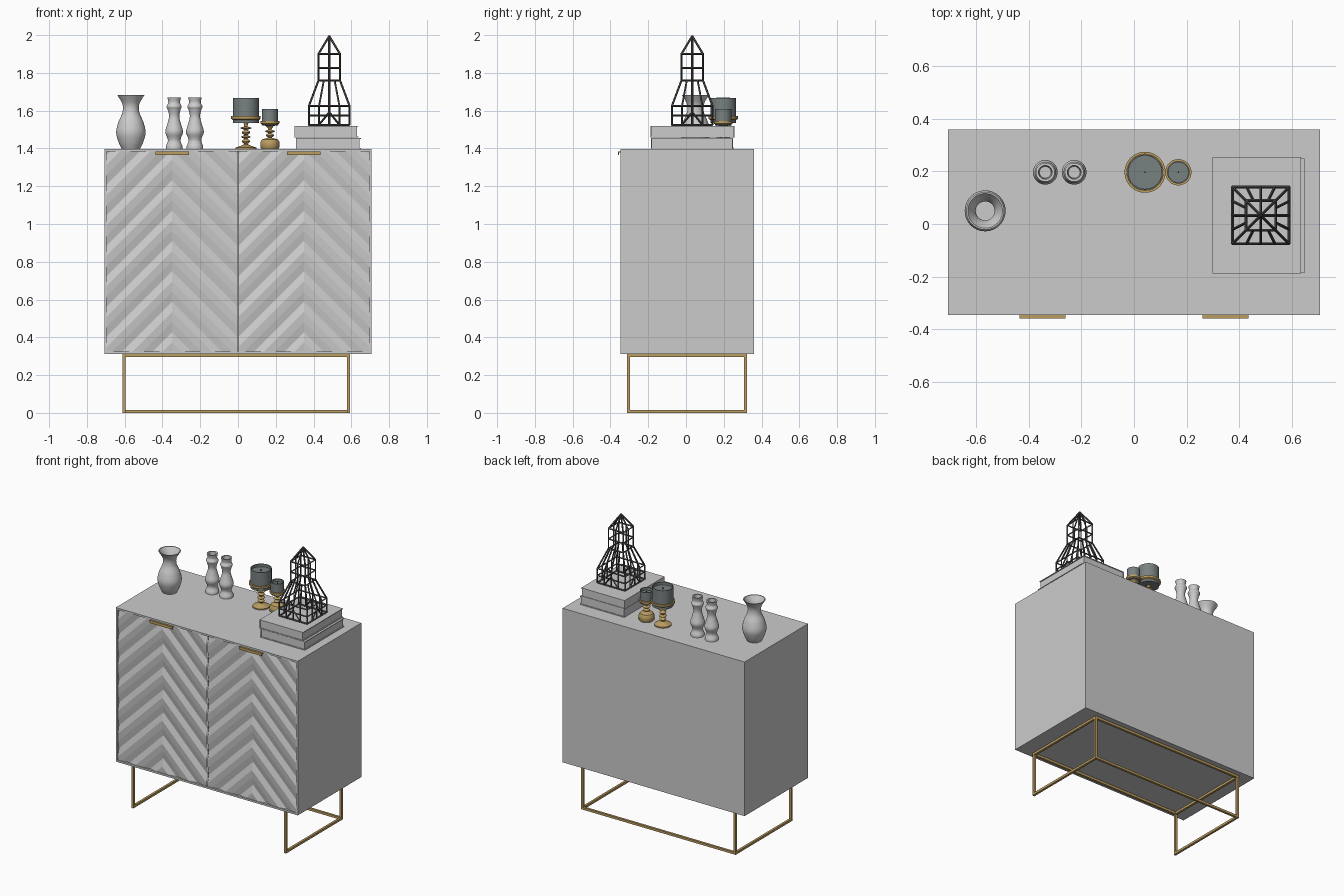
import bpy, bmesh, math
from mathutils import Vector

if "Cube" in bpy.data.objects:
    bpy.data.objects.remove(bpy.data.objects["Cube"])


def material(name, col):
    m = bpy.data.materials.new(name)
    m.diffuse_color = (*col, 1)
    m.use_nodes = True
    m.node_tree.nodes["Principled BSDF"].inputs["Base Color"].default_value = m.diffuse_color
    return m


GOLD = material("brass", (0.50, 0.34, 0.12))
SLATE = material("smoked_glass", (0.19, 0.22, 0.22))
DARK = material("dark_metal", (0.07, 0.07, 0.07))


def finish(name, bm, mat=None, smooth=None):
    me = bpy.data.meshes.new(name)
    bm.to_mesh(me)
    bm.free()
    ob = bpy.data.objects.new(name, me)
    bpy.context.collection.objects.link(ob)
    if mat:
        me.materials.append(mat)
    if smooth:
        bpy.ops.object.select_all(action='DESELECT')
        ob.select_set(True)
        bpy.context.view_layer.objects.active = ob
        bpy.ops.object.shade_smooth_by_angle(angle=math.radians(smooth))
    return ob


def add_box(bm, x0, x1, y0, y1, z0, z1):
    vs = bmesh.ops.create_cube(bm, size=1)["verts"]
    for v in vs:
        v.co = ((x0 + x1) / 2 + v.co.x * (x1 - x0),
                (y0 + y1) / 2 + v.co.y * (y1 - y0),
                (z0 + z1) / 2 + v.co.z * (z1 - z0))


def boxes(name, dims, mat=None):
    bm = bmesh.new()
    for d in dims:
        add_box(bm, *d)
    return finish(name, bm, mat)


def lathe(name, x, y, profile, mat=None, segs=40, angle=40):
    """Revolve (radius, z) points about a vertical axis."""
    bm = bmesh.new()
    vs = [bm.verts.new((x + r, y, z)) for r, z in profile]
    es = [bm.edges.new(p) for p in zip(vs, vs[1:])]
    bmesh.ops.spin(bm, geom=vs + es, cent=(x, y, 0), axis=(0, 0, 1),
                   angle=2 * math.pi, steps=segs, use_merge=True)
    bmesh.ops.remove_doubles(bm, verts=bm.verts, dist=1e-5)
    bmesh.ops.recalc_face_normals(bm, faces=bm.faces)
    return finish(name, bm, mat, angle)


def curve_profile(pts, n=5):
    """Smooth a few profile points with a Catmull-Rom spline."""
    p = [Vector(q) for q in [pts[0], *pts, pts[-1]]]
    out = []
    for a, b, c, d in zip(p, p[1:], p[2:], p[3:]):
        for i in range(n):
            t = i / n
            out.append(0.5 * (2 * b + (c - a) * t + (2 * a - 5 * b + 4 * c - d) * t * t
                              + (3 * b - a - 3 * c + d) * t ** 3))
    return [tuple(q) for q in out] + [tuple(pts[-1])]


# Cabinet carcass: top, bottom, sides and back
X, YF, YB, Z0, Z1, T = 0.708, -0.347, 0.36, 0.313, 1.397, 0.013
boxes("carcass", [(-X, X, YF, YB, Z1 - T, Z1), (-X, X, YF, YB, Z0, Z0 + T),
                  (-X, -X + T, YF, YB, Z0 + T, Z1 - T), (X - T, X, YF, YB, Z0 + T, Z1 - T),
                  (-X + T, X - T, YB - T, YB, Z0 + T, Z1 - T)])

# Doors: slab plus chevron boards with a ridge along each board
STEP, APEX, HALF = 0.161, 0.349, 0.346
for side, s in (("left", -1), ("right", 1)):
    a, b = sorted((s * 0.003, s * (X - T)))
    boxes(side + "_door", [(a, b, -0.33, -0.31, Z0 + T, Z1 - T)])
    bm = bmesh.new()
    for h in (-HALF, HALF):
        prev = None
        for k in range(-4, 34):
            c = 0.266 + k * STEP / 3 - STEP
            y = -0.331 if k % 3 == 0 else (-0.344 if k % 3 == 2 else -0.340)
            row = [bm.verts.new((s * APEX, y, c)),
                   bm.verts.new((s * APEX + h, y, c - abs(h)))]
            if prev:
                bm.faces.new((prev[0], prev[1], row[1], row[0]))
            prev = row
    for z, n in ((Z1 - T, 1), (Z0 + T, -1)):
        bmesh.ops.bisect_plane(bm, geom=bm.verts[:] + bm.edges[:] + bm.faces[:],
                               plane_co=(0, 0, z), plane_no=(0, 0, n), clear_outer=True)
    bmesh.ops.remove_doubles(bm, verts=bm.verts, dist=1e-5)
    for f in bm.faces:
        f.normal_update()
        if f.normal.y > 0:
            f.normal_flip()
    finish(side + "_chevron_boards", bm)

    # Edge pull on top of each door
    cx = s * 0.348
    boxes(side + "_handle", [(cx - 0.088, cx + 0.088, -0.36, -0.335, 1.379, 1.385),
                             (cx - 0.088, cx + 0.088, -0.36, -0.355, 1.366, 1.385)], GOLD)

# Brass base frame: top rectangle, four legs, floor rails at sides and back
W, fx0, fx1, fy0, fy1 = 0.016, -0.612, 0.592, -0.312, 0.322
rails = []
for z in (0, Z0 - W):
    rails += [(x, x + W, fy0, fy1, z, z + W) for x in (fx0, fx1 - W)]
    rails.append((fx0 + W, fx1 - W, fy1 - W, fy1, z, z + W))
rails.append((fx0 + W, fx1 - W, fy0, fy0 + W, Z0 - W, Z0))
rails += [(x, x + W, y, y + W, W, Z0 - W) for x in (fx0, fx1 - W) for y in (fy0, fy1 - W)]
boxes("base_frame", rails, GOLD)

# Flared vase, hollow
B = Z1
outer = curve_profile([(0.048, B), (0.066, 1.435), (0.078, 1.485), (0.066, 1.54),
                       (0.045, 1.59), (0.045, 1.635), (0.072, 1.683)])
inner = curve_profile([(0.066, 1.683), (0.039, 1.635), (0.039, 1.59), (0.06, 1.53),
                       (0.07, 1.48), (0.04, 1.41)])
lathe("vase", -0.567, 0.05, [(0, B)] + outer + inner + [(0, 1.41)])

# Pair of turned candlesticks
stick = curve_profile([(0.044, 1.412), (0.034, 1.437), (0.036, 1.455), (0.047, 1.488),
                       (0.036, 1.53), (0.027, 1.57), (0.034, 1.605), (0.04, 1.622),
                       (0.031, 1.643), (0.036, 1.67)])
for i, x in enumerate((-0.338, -0.228)):
    lathe("candlestick_%d" % (i + 1), x, 0.197,
          [(0, B), (0.044, B)] + stick + [(0.026, 1.67), (0.022, 1.62), (0, 1.62)])


def bead(r, z, h, core=0.009):
    return [(core + (r - core) * math.sin(math.pi * i / 6), z + h * i / 6) for i in range(7)]


def cup(name, x, r, z0, z1):
    lathe(name + "_glass", x, 0.197, [(0, z0), (r, z0), (r, z1), (r - 0.005, z1),
                                      (r - 0.005, z1 - 0.02), (0, z1 - 0.02)], SLATE)
    lathe(name + "_wick", x, 0.197, [(0, z1 - 0.021), (0.003, z1 - 0.021),
                                     (0.003, z1 - 0.008), (0, z1 - 0.008)], DARK, 8)


def dish(r, z):
    return [(0.02, z - 0.014), (r - 0.008, z - 0.006), (r, z), (r, z + 0.014),
            (r - 0.009, z + 0.014), (r - 0.009, z), (0, z)]


# Tall candle holder: round foot, beaded stem, dish and glass
lathe("tall_holder_stem", 0.042, 0.197,
      [(0, B), (0.055, B), (0.055, 1.405), (0.03, 1.413), (0.01, 1.422)]
      + bead(0.022, 1.425, 0.025) + bead(0.026, 1.453, 0.016) + bead(0.022, 1.472, 0.025)
      + bead(0.03, 1.5, 0.016) + [(0.01, 1.53)] + dish(0.078, 1.557), GOLD)
cup("tall_holder", 0.042, 0.068, 1.535, 1.667)

# Short candle holder: drum foot
lathe("short_holder_stem", 0.169, 0.197,
      [(0, B), (0.044, B), (0.05, 1.405), (0.05, 1.435), (0.042, 1.448), (0.015, 1.455)]
      + bead(0.022, 1.458, 0.022) + bead(0.026, 1.483, 0.016) + [(0.01, 1.505)]
      + dish(0.05, 1.532), GOLD)
cup("short_holder", 0.169, 0.043, 1.522, 1.608)


# Two stacked books: covers, spine and page block
def book(name, x0, x1, y0, y1, z0, z1):
    t = 0.005
    boxes(name, [(x0, x1, y0, y1, z0, z0 + t), (x0, x1, y0, y1, z1 - t, z1),
                 (x0, x0 + t, y0, y1, z0 + t, z1 - t),
                 (x0 + t, x1 - 0.006, y0 + 0.004, y1 - 0.004, z0 + t, z1 - t)])


book("lower_book", 0.306, 0.65, -0.186, 0.25, B, 1.456)
book("upper_book", 0.299, 0.637, -0.188, 0.256, 1.458, 1.52)

# Wire lantern: rings, uprights, tapered shoulders and pyramid roof
LX, LY, R, r = 0.483, 0.033, 0.108, 0.057
za, zb, zc, zd, ze, zf, zt = 1.525, 1.575, 1.624, 1.76, 1.826, 1.90, 1.995
bm = bmesh.new()


def bar(p, q, w=0.0042):
    p, q = Vector(p), Vector(q)
    d = q - p
    vs = bmesh.ops.create_cone(bm, cap_ends=True, segments=4, radius1=w * 1.3, radius2=w * 1.3,
                               depth=d.length)["verts"]
    rot = d.to_track_quat('Z', 'Y')
    mid = (p + q) / 2 + Vector((LX, LY, 0))
    for v in vs:
        v.co = rot @ v.co + mid


for i in range(4):
    ca, sa = round(math.cos(i * math.pi / 2)), round(math.sin(i * math.pi / 2))

    def P(u, h, z):
        return (ca * u - sa * h, sa * u + ca * h, z)

    for h, z in ((R, za), (R, zb), (R, zc), (r, zd), (r, ze), (r, zf)):
        bar(P(-h, h, z), P(h, h, z))
    for u in (-1, -0.5, 0, 0.5):
        bar(P(u * R, R, za), P(u * R, R, zc))
        bar(P(u * R, R, zc), P(u * r, r, zd))
    for u in (-1, 0):
        bar(P(u * r, r, zd), P(u * r, r, zf))
        bar(P(u * r, r, zf), (0, 0, zt))
    for u in (-0.5, 0.5):
        bar(P(u * R, R, za), P(0, R, 1.592))
finish("wire_lantern", bm, DARK)
